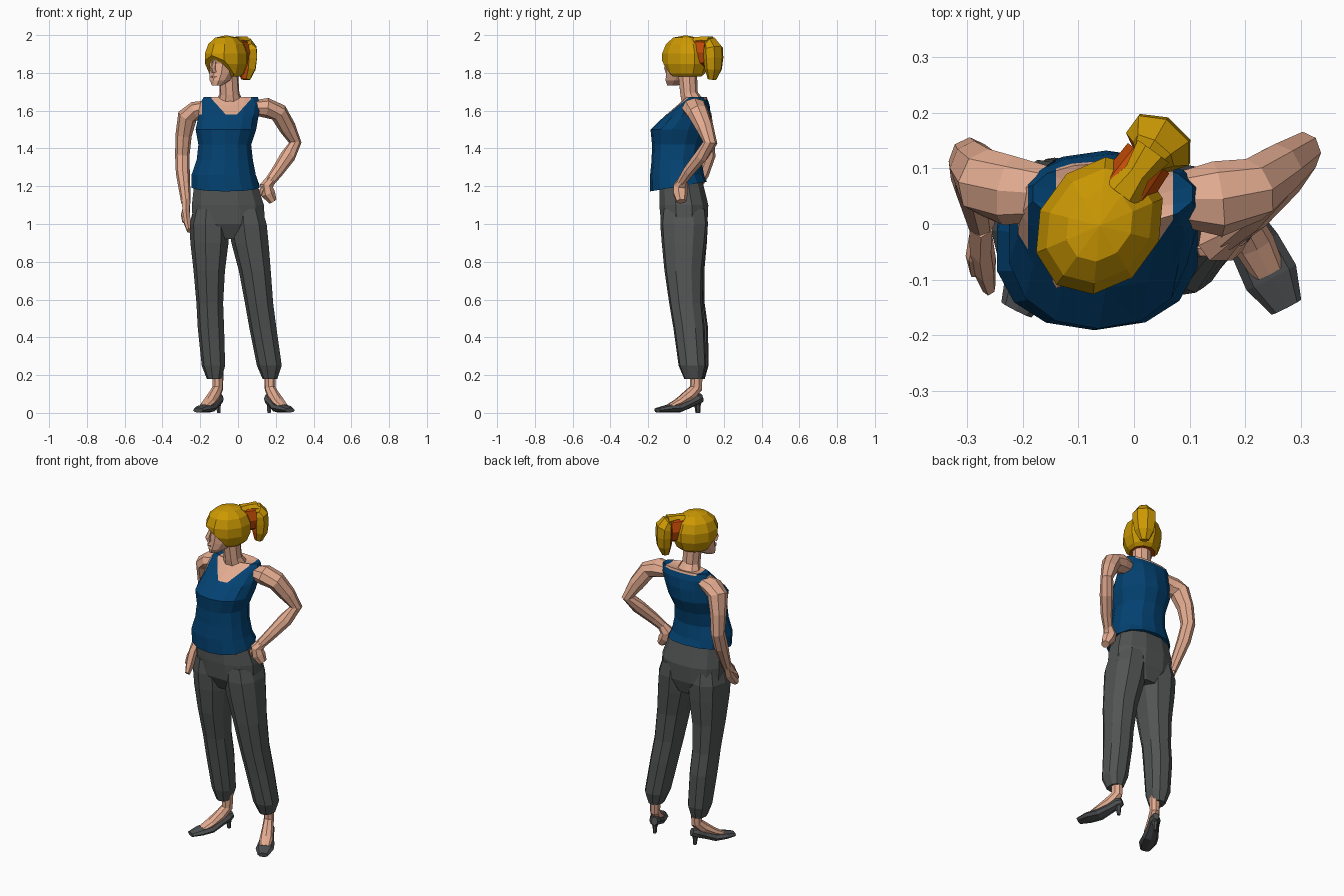
import bpy, bmesh, math
from mathutils import Matrix, Vector


def material(name, rgb):
    m = bpy.data.materials.new(name)
    m.diffuse_color = (*rgb, 1)
    return m


SKIN = material("skin", (0.77, 0.41, 0.28))
BLUE = material("blue_cloth", (0.001, 0.055, 0.17))
GREY = material("grey_cloth", (0.085, 0.09, 0.09))
SHOE = material("shoe_grey", (0.075, 0.078, 0.082))
GOLD = material("gold_hair", (0.61, 0.32, 0.001))
ORANGE = material("orange_shade", (0.57, 0.075, 0.002))


def finish(name, bm, mats, matrix=None, rule=None):
    """Turn a bmesh into a flat-shaded object; rule gives a material index per face."""
    if matrix:
        bm.transform(matrix)
    bmesh.ops.recalc_face_normals(bm, faces=bm.faces)
    bm.normal_update()
    if rule:
        for f in bm.faces:
            f.material_index = rule(f)
    me = bpy.data.meshes.new(name)
    bm.to_mesh(me)
    bm.free()
    for m in mats:
        me.materials.append(m)
    ob = bpy.data.objects.new(name, me)
    bpy.context.collection.objects.link(ob)
    return ob


def skin_rings(rings):
    bm = bmesh.new()
    vs = [[bm.verts.new(p) for p in r] for r in rings]
    n = len(vs[0])
    for a, b in zip(vs, vs[1:]):
        for i in range(n):
            bm.faces.new((a[i], a[(i + 1) % n], b[(i + 1) % n], b[i]))
    bm.faces.new(vs[0])
    bm.faces.new(vs[-1])
    return bm


def stack(sections, n=10, tilt=0.0, power=0.85):
    """Horizontal rings from (z, x0, x1, y0, y1); tilt raises the back of the first ring."""
    rings = []
    for k, (z, x0, x1, y0, y1) in enumerate(sections):
        ring = []
        for i in range(n):
            a = 2 * math.pi * (i + 0.5) / n
            c, s = math.cos(a), math.sin(a)
            x = (x0 + x1) / 2 + (x1 - x0) / 2 * math.copysign(abs(c) ** power, c)
            y = (y0 + y1) / 2 + (y1 - y0) / 2 * math.copysign(abs(s) ** power, s)
            ring.append((x, y, z + (tilt * y if k == 0 else 0)))
        rings.append(ring)
    return skin_rings(rings)


def limb(path, n=7, ref=(0, 1, 0)):
    """Tube through (x, y, z, r along ref, r across)."""
    pts = [Vector(p[:3]) for p in path]
    rings = []
    for k, p in enumerate(path):
        t = (pts[min(k + 1, len(pts) - 1)] - pts[max(k - 1, 0)]).normalized()
        u = Vector(ref)
        u = (u - t * u.dot(t)).normalized()
        v = t.cross(u)
        rings.append([pts[k] + u * p[3] * math.cos(2 * math.pi * i / n)
                      + v * p[4] * math.sin(2 * math.pi * i / n) for i in range(n)])
    return skin_rings(rings)


def cut(bm, co, no, **kw):
    return bmesh.ops.bisect_plane(bm, geom=bm.verts[:] + bm.edges[:] + bm.faces[:],
                                  plane_co=co, plane_no=no, **kw)["geom_cut"]


# Torso: one body, coloured as a tank top with a V neck and bare shoulders
MID = -0.035
torso = stack([(1.205, -0.25, 0.118, -0.19, 0.11), (1.26, -0.25, 0.098, -0.19, 0.095),
               (1.34, -0.222, 0.082, -0.182, 0.082), (1.42, -0.213, 0.073, -0.180, 0.097),
               (1.50, -0.228, 0.10, -0.188, 0.13), (1.57, -0.213, 0.112, -0.115, 0.132),
               (1.63, -0.208, 0.123, -0.045, 0.125), (1.672, -0.185, 0.108, 0.0, 0.11),
               (1.66, -0.10, 0.02, 0.0, 0.075)], n=14, tilt=0.17, power=0.9)
for s in (-1, 1):
    cut(torso, (MID + s * 0.155, 0, 0), (1, 0, 0))
    cut(torso, (MID + s * 0.105, 0, 0), (1, 0, 0))
    cut(torso, (MID + s * 0.03, 0, 1.58), (-s * 1.1, 0, 1))
for z in (1.58, 1.66):
    cut(torso, (0, 0, z), (0, 0, 1))


def shirt_rule(f):
    c = f.calc_center_median()
    d = abs(c.x - MID)
    if d > 0.155:
        return 1 if c.z > 1.58 else 0
    if d > 0.105:
        return 0
    low = 1.58 + max(0, d - 0.03) * 1.1 if c.y < 0.05 else 1.66
    return 1 if c.z > low else 0


finish("torso_top", torso, [BLUE, SKIN], rule=shirt_rule)
finish("neck", limb([(-0.045, 0.035, 1.64, 0.06, 0.075), (-0.045, 0.015, 1.69, 0.048, 0.053),
                     (-0.052, 0.005, 1.82, 0.052, 0.052)], 9), [SKIN])

# Trousers: hips and two legs
finish("hips", stack([(0.92, -0.13, 0.04, -0.09, 0.09), (1.0, -0.245, 0.148, -0.135, 0.117),
                      (1.10, -0.25, 0.143, -0.145, 0.122), (1.23, -0.235, 0.10, -0.145, 0.09)],
                     12), [GREY])
finish("leg_a", stack([(0.18, -0.165, -0.085, 0.0, 0.10), (0.25, -0.192, -0.065, -0.02, 0.12),
                       (0.45, -0.213, -0.07, -0.05, 0.118), (0.58, -0.22, -0.075, -0.07, 0.10),
                       (0.75, -0.235, -0.065, -0.108, 0.098), (0.90, -0.252, -0.045, -0.13, 0.112),
                       (1.0, -0.257, -0.04, -0.138, 0.117), (1.08, -0.235, -0.06, -0.13, 0.10)],
                      9), [GREY])
finish("leg_b", stack([(0.18, 0.13, 0.21, -0.01, 0.09), (0.25, 0.10, 0.235, -0.04, 0.108),
                       (0.45, 0.06, 0.207, -0.068, 0.10), (0.58, 0.037, 0.19, -0.09, 0.088),
                       (0.75, 0.005, 0.178, -0.115, 0.09), (0.90, -0.035, 0.167, -0.13, 0.108),
                       (1.0, -0.05, 0.157, -0.138, 0.118), (1.08, -0.04, 0.13, -0.13, 0.11)],
                      9), [GREY])

# Feet in heeled shoes, built with the heel at the origin and the toe along -y
X = (1, 0, 0)
for tag, x, y, ang in (("a", -0.105, 0.055, -27), ("b", 0.167, 0.06, 27)):
    M = Matrix.Translation((x, y, 0)) @ Matrix.Rotation(math.radians(ang), 4, 'Z')
    finish("foot_" + tag, limb([(0, -0.003, 0.22, 0.03, 0.034), (0, -0.006, 0.13, 0.028, 0.034),
                                (0, -0.045, 0.092, 0.032, 0.034), (0, -0.11, 0.056, 0.037, 0.022),
                                (0, -0.165, 0.034, 0.03, 0.012)], 8, X), [SKIN], M)
    finish("shoe_" + tag, limb([(0, 0.026, 0.08, 0.018, 0.024), (0, 0.0, 0.073, 0.032, 0.029),
                                (0, -0.05, 0.05, 0.034, 0.026), (0, -0.11, 0.026, 0.046, 0.025),
                                (0, -0.175, 0.022, 0.05, 0.021),
                                (0, -0.235, 0.014, 0.03, 0.013)], 8, X), [SHOE], M)
    finish("shoe_heel_" + tag, limb([(0, 0.0, 0.075, 0.025, 0.028), (0, 0.004, 0.035, 0.013, 0.014),
                                     (0, 0.006, 0.0, 0.01, 0.01)], 6, X), [SHOE], M)

# Hanging arm with hand and thumb
finish("arm_a", limb([(-0.16, 0.055, 1.62, 0.05, 0.035), (-0.225, 0.06, 1.60, 0.063, 0.05),
                      (-0.268, 0.075, 1.57, 0.062, 0.053), (-0.288, 0.10, 1.47, 0.05, 0.043),
                      (-0.295, 0.113, 1.36, 0.043, 0.038), (-0.292, 0.08, 1.27, 0.043, 0.037),
                      (-0.275, 0.0, 1.11, 0.028, 0.025)], 8), [SKIN])
finish("hand_a", limb([(-0.275, 0.0, 1.12, 0.028, 0.024), (-0.275, -0.035, 1.06, 0.044, 0.022),
                       (-0.268, -0.075, 1.01, 0.036, 0.021), (-0.26, -0.115, 0.965, 0.018, 0.012)],
                      6), [SKIN])
finish("thumb_a", limb([(-0.28, -0.01, 1.08, 0.015, 0.014), (-0.29, -0.06, 1.05, 0.013, 0.013),
                        (-0.287, -0.09, 1.01, 0.008, 0.008)], 5), [SKIN])

# Bent arm with the fist on the hip
finish("arm_b", limb([(0.085, 0.045, 1.615, 0.05, 0.04), (0.15, 0.045, 1.615, 0.068, 0.053),
                      (0.215, 0.062, 1.59, 0.058, 0.05), (0.262, 0.10, 1.51, 0.047, 0.045),
                      (0.303, 0.128, 1.43, 0.038, 0.033), (0.265, 0.08, 1.36, 0.037, 0.04),
                      (0.21, 0.015, 1.28, 0.032, 0.033), (0.165, -0.025, 1.22, 0.025, 0.027)], 8),
       [SKIN])
finish("hand_b", limb([(0.175, -0.015, 1.235, 0.026, 0.028), (0.15, -0.03, 1.20, 0.04, 0.036),
                       (0.16, -0.03, 1.16, 0.04, 0.038), (0.185, -0.025, 1.12, 0.027, 0.022)],
                      7), [SKIN])
finish("thumb_b", limb([(0.15, -0.045, 1.21, 0.014, 0.014), (0.125, -0.048, 1.18, 0.012, 0.012),
                        (0.115, -0.042, 1.145, 0.008, 0.008)], 5), [SKIN])

# Head parts face -y and are turned to one side together
HEAD = Matrix.Translation((-0.062, -0.003, 0)) @ Matrix.Rotation(math.radians(-36), 4, 'Z')
finish("face", stack([(1.733, -0.024, 0.024, -0.112, -0.055), (1.76, -0.048, 0.048, -0.117, 0.0),
                      (1.80, -0.062, 0.062, -0.112, 0.05), (1.85, -0.068, 0.068, -0.106, 0.07),
                      (1.875, -0.07, 0.07, -0.116, 0.075), (1.93, -0.065, 0.065, -0.105, 0.07)],
                     10), [SKIN], HEAD)
finish("nose", limb([(0, -0.103, 1.87, 0.008, 0.012), (0, -0.12, 1.825, 0.013, 0.018),
                     (0, -0.112, 1.805, 0.016, 0.015)], 5, X), [SKIN], HEAD)
finish("lips", limb([(-0.02, -0.112, 1.78, 0.004, 0.003), (0, -0.118, 1.78, 0.009, 0.006),
                     (0.02, -0.112, 1.78, 0.004, 0.003)], 5, (0, 0, 1)), [SKIN], HEAD)

# Hair cap: squared-off sphere cut off at the hairline and the nape
cap = bmesh.new()
bmesh.ops.create_uvsphere(cap, u_segments=10, v_segments=7, radius=1)
for v in cap.verts:
    r = math.hypot(v.co.x, v.co.y)
    g = r ** 0.8 / r if r > 0.01 else 1
    v.co = (v.co.x * g * 0.11, v.co.y * g * 0.134, 1.875 + 0.124 * v.co.z)
for co, no in (((0, -0.12, 1.88), (0, 1.1, 1)), ((0, 0, 1.78), (0, 0, 1))):
    edges = [e for e in cut(cap, co, no, clear_inner=True) if isinstance(e, bmesh.types.BMEdge)]
    bmesh.ops.contextual_create(cap, geom=edges)
finish("hair_cap", cap, [GOLD, ORANGE], HEAD, lambda f: 1 if f.normal.z < -0.95 else 0)

# Ponytail with a darker inner side, its tie and the strand over the tie
BACK = HEAD.to_3x3() @ Vector((0, 1, 0))
finish("ponytail", limb([(0, 0.145, 1.95, 0.03, 0.03), (0, 0.165, 1.955, 0.045, 0.038),
                         (0, 0.182, 1.93, 0.066, 0.046), (0, 0.185, 1.88, 0.066, 0.046),
                         (0, 0.183, 1.82, 0.056, 0.042), (0, 0.175, 1.765, 0.026, 0.022)],
                        7, X), [GOLD, ORANGE], HEAD,
       lambda f: 1 if f.normal.dot(BACK) < -0.8 else 0)
finish("hair_tie", limb([(0, 0.08, 1.908, 0.05, 0.08), (0, 0.15, 1.908, 0.046, 0.076)],
                        8, X), [ORANGE], HEAD)
finish("hair_strand", limb([(0, 0.07, 1.968, 0.035, 0.025), (0, 0.115, 1.973, 0.024, 0.022),
                            (0, 0.165, 1.972, 0.035, 0.025)], 6, X), [GOLD], HEAD)
